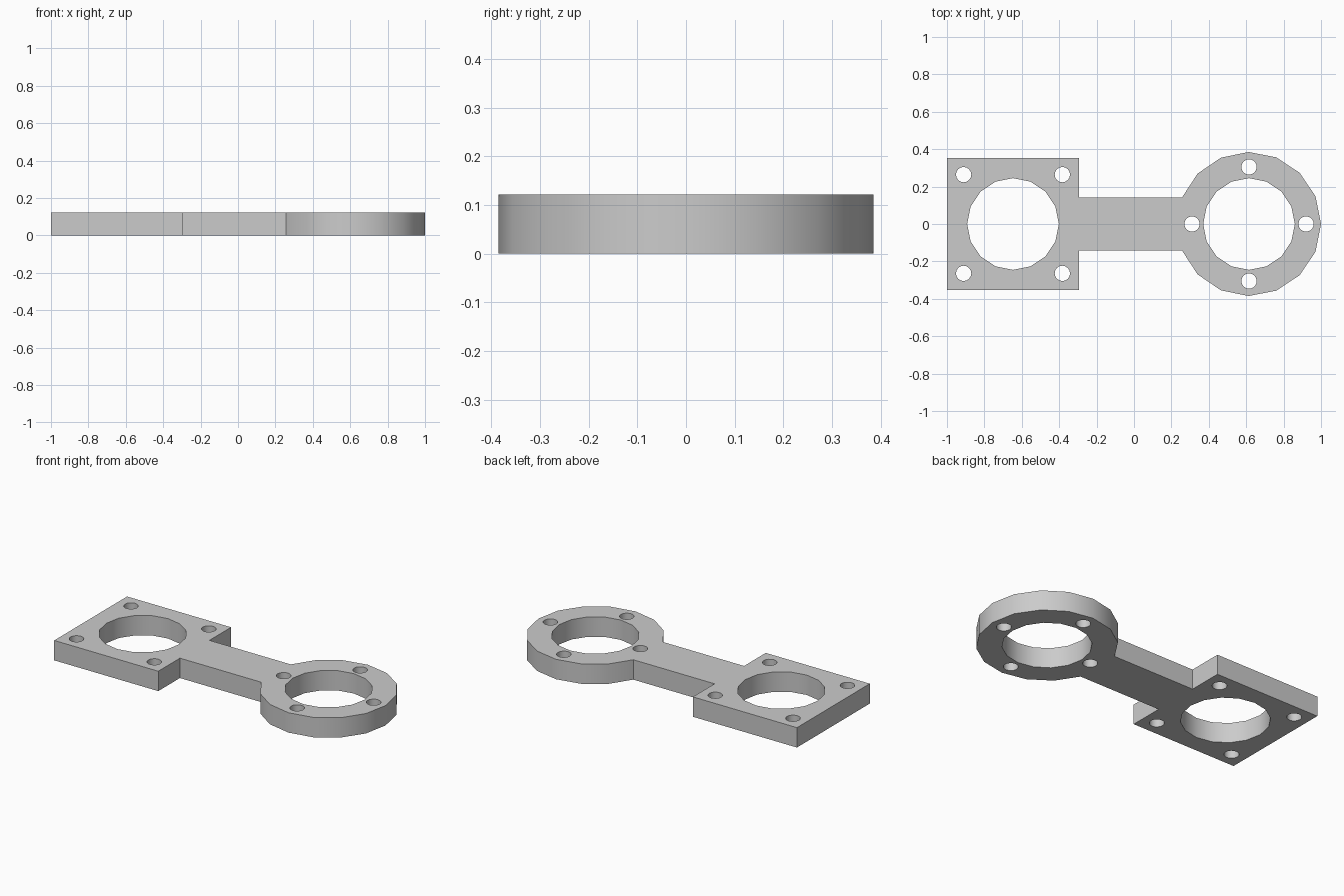
import bpy
import bmesh
from math import asin, cos, pi, sin

if "Cube" in bpy.data.objects:
    bpy.data.objects.remove(bpy.data.objects["Cube"], do_unlink=True)

THICK = 0.122
SQUARE_X, SQUARE_HALF = -0.647, 0.353
RING_X, RING_R = 0.615, 0.385
ARM_HALF = 0.143
BORE_R, BOLT_R = 0.245, 0.041
SEGMENTS = 16


def circle(cx, cy, r):
    return [(cx + r * cos(2 * pi * i / SEGMENTS), cy + r * sin(2 * pi * i / SEGMENTS))
            for i in range(SEGMENTS)]


def add_loop(bm, points):
    verts = [bm.verts.new((x, y, 0)) for x, y in points]
    return [bm.edges.new((a, b)) for a, b in zip(verts, verts[1:] + verts[:1])]


# Outer outline: round end, arm and square end
join = pi - asin(ARM_HALF / RING_R)
steps = 14
outline = [(RING_X + RING_R * cos(a), RING_R * sin(a))
           for a in (join * (2 * i / steps - 1) for i in range(steps + 1))]
right, left = SQUARE_X + SQUARE_HALF, SQUARE_X - SQUARE_HALF
upper = [(right, ARM_HALF), (right, SQUARE_HALF), (left, SQUARE_HALF)]
outline += upper + [(x, -y) for x, y in reversed(upper)]

# Bores and bolt holes
holes = [circle(SQUARE_X, 0, BORE_R), circle(RING_X, 0, BORE_R)]
holes += [circle(SQUARE_X + sx * 0.264, sy * 0.264, BOLT_R)
          for sx in (-1, 1) for sy in (-1, 1)]
holes += [circle(RING_X + 0.305 * dx, 0.305 * dy, BOLT_R)
          for dx, dy in ((1, 0), (0, 1), (-1, 0), (0, -1))]

# Fill the profile and extrude it into a plate
bm = bmesh.new()
edges = []
for loop in [outline] + holes:
    edges += add_loop(bm, loop)
bmesh.ops.triangle_fill(bm, edges=edges, use_beauty=True, use_dissolve=False)
extruded = bmesh.ops.extrude_face_region(bm, geom=bm.faces[:], use_keep_orig=True)
top = [g for g in extruded["geom"] if isinstance(g, bmesh.types.BMVert)]
bmesh.ops.translate(bm, verts=top, vec=(0, 0, THICK))
bmesh.ops.recalc_face_normals(bm, faces=bm.faces[:])
mesh = bpy.data.meshes.new("mounting_bracket")
bm.to_mesh(mesh)
bm.free()

bracket = bpy.data.objects.new("mounting_bracket", mesh)
bpy.context.collection.objects.link(bracket)

# Plain grey material
grey = bpy.data.materials.new("light_grey")
grey.use_nodes = True
colour = (0.6, 0.6, 0.6, 1)
grey.diffuse_color = colour
grey.node_tree.nodes["Principled BSDF"].inputs["Base Color"].default_value = colour
mesh.materials.append(grey)

# Smooth the round walls, keep the rims and corners sharp
bpy.ops.object.select_all(action="DESELECT")
bracket.select_set(True)
bpy.context.view_layer.objects.active = bracket
bpy.ops.object.shade_smooth_by_angle(angle=pi / 6)
